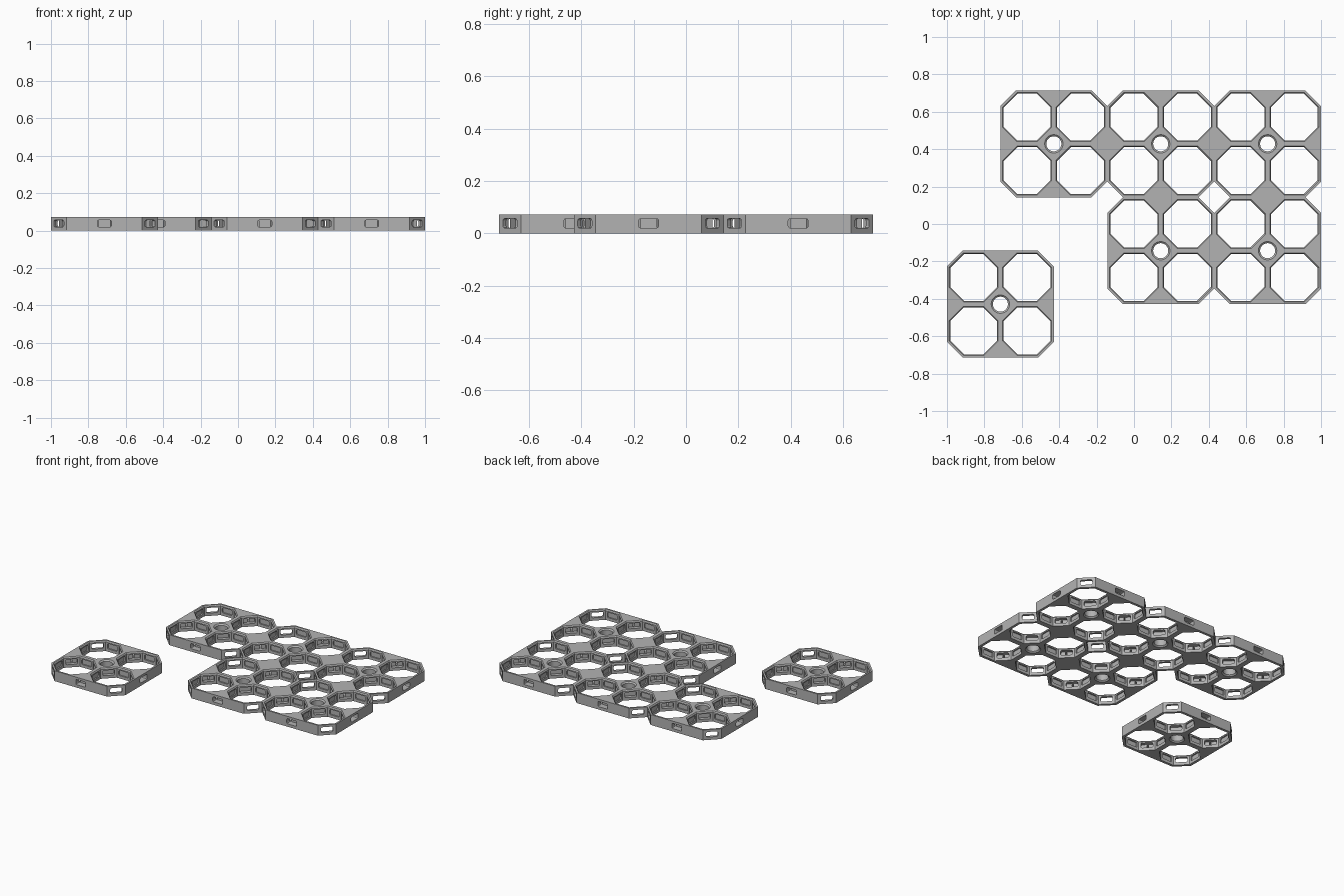
import bpy, bmesh, math
from mathutils import Matrix, Vector

cube = bpy.data.objects.get("Cube")
if cube:
    bpy.data.objects.remove(cube, do_unlink=True)

TILE = 2 / 3.5          # tile width
CELL = TILE / 4         # octagon inner radius and cell offset
H = 0.072               # tile height

grey = bpy.data.materials.new("light_grey")
grey.use_nodes = True
colour = (0.45, 0.45, 0.45, 1)
grey.diffuse_color = colour
grey.node_tree.nodes["Principled BSDF"].inputs["Base Color"].default_value = colour


def loft(bm, sides, rings, centre=(0, 0)):
    """Closed solid through polygon rings given as (apothem, z)."""
    rows = []
    for r, z in rings:
        r /= math.cos(math.pi / sides)
        rows.append([bm.verts.new((centre[0] + r * math.cos(a), centre[1] + r * math.sin(a), z))
                     for a in [(i + 0.5) * math.tau / sides for i in range(sides)]])
    for lo, hi in zip(rows, rows[1:]):
        for i in range(sides):
            j = (i + 1) % sides
            bm.faces.new((lo[i], lo[j], hi[j], hi[i]))
    bm.faces.new(rows[0][::-1])
    bm.faces.new(rows[-1])


def slot(bm, centre, angle, near, far, width=0.076, height=0.036):
    """Box with rounded long edges, pointing out from centre at angle."""
    part = bmesh.new()
    size = Matrix.Diagonal((far - near, width, height, 1))
    bmesh.ops.create_cube(part, size=1, matrix=Matrix.Translation(((near + far) / 2, 0, 0)) @ size)
    long_edges = [e for e in part.edges if abs(e.verts[0].co.x - e.verts[1].co.x) > 0.001]
    bmesh.ops.bevel(part, geom=long_edges, offset=0.008, segments=2, profile=0.5, affect='EDGES')
    part.transform(Matrix.Translation((*centre, H / 2 + 0.002)) @ Matrix.Rotation(angle, 4, 'Z'))
    temp = bpy.data.meshes.new("temp")
    part.to_mesh(temp)
    part.free()
    bm.from_mesh(temp)
    bpy.data.meshes.remove(temp)


def make(name, bm):
    bmesh.ops.recalc_face_normals(bm, faces=bm.faces)
    mesh = bpy.data.meshes.new(name)
    bm.to_mesh(mesh)
    bm.free()
    mesh.materials.append(grey)
    ob = bpy.data.objects.new(name, mesh)
    bpy.context.collection.objects.link(ob)
    return ob


# Tile body: square with clipped corners
bm = bmesh.new()
h = TILE / 2
c = h - CELL * (2 - math.sqrt(2))
outline = [(h, -c), (h, c), (c, h), (-c, h), (-h, c), (-h, -c), (-c, -h), (c, -h)]
base = bm.faces.new([bm.verts.new((x, y, 0)) for x, y in outline])
top = bmesh.ops.extrude_face_region(bm, geom=[base])
bmesh.ops.translate(bm, vec=(0, 0, H), verts=[v for v in top["geom"] if isinstance(v, bmesh.types.BMVert)])
body = make("tile_body", bm)

# Octagonal openings and the round centre hole
cells = [(x * CELL, y * CELL) for x in (-1, 1) for y in (-1, 1)]
bm = bmesh.new()
for p in cells:
    loft(bm, 8, [(0.125, -0.01), (0.125, H - 0.008), (0.131, H), (0.131, H + 0.01)], p)
loft(bm, 32, [(0.049, -0.01), (0.049, 0), (0.04, 0.008), (0.04, H - 0.008), (0.049, H), (0.049, H + 0.01)])
openings = make("openings_cutter", bm)

# Connector slots in the cell walls and the middle of each side
bm = bmesh.new()
for p in cells:
    for i in range(8):
        slot(bm, p, i * math.pi / 4, 0.105, 0.15 if i % 2 else 0.134)
for i in range(4):
    slot(bm, (0, 0), i * math.pi / 2, h - 0.042, h + 0.02)
slots = make("slots_cutter", bm)

for cutter in (openings, slots):
    mod = body.modifiers.new("cut", 'BOOLEAN')
    mod.operation = 'DIFFERENCE'
    mod.solver = 'EXACT'
    mod.use_self = cutter is slots
    mod.object = cutter
bpy.context.view_layer.update()
tile_mesh = bpy.data.meshes.new_from_object(body.evaluated_get(bpy.context.evaluated_depsgraph_get()))
for ob in (body, openings, slots):
    bpy.data.objects.remove(ob, do_unlink=True)

# Lay out the joined tiles and the loose one, in tile widths
spots = [(-0.75, 0.75), (0.25, 0.75), (1.25, 0.75), (0.25, -0.25), (1.25, -0.25), (-1.25, -0.75)]
for n, (x, y) in enumerate(spots, 1):
    tile = bpy.data.objects.new(f"grid_tile_{n}", tile_mesh)
    tile.location = (x * TILE, y * TILE, 0)
    bpy.context.collection.objects.link(tile)
